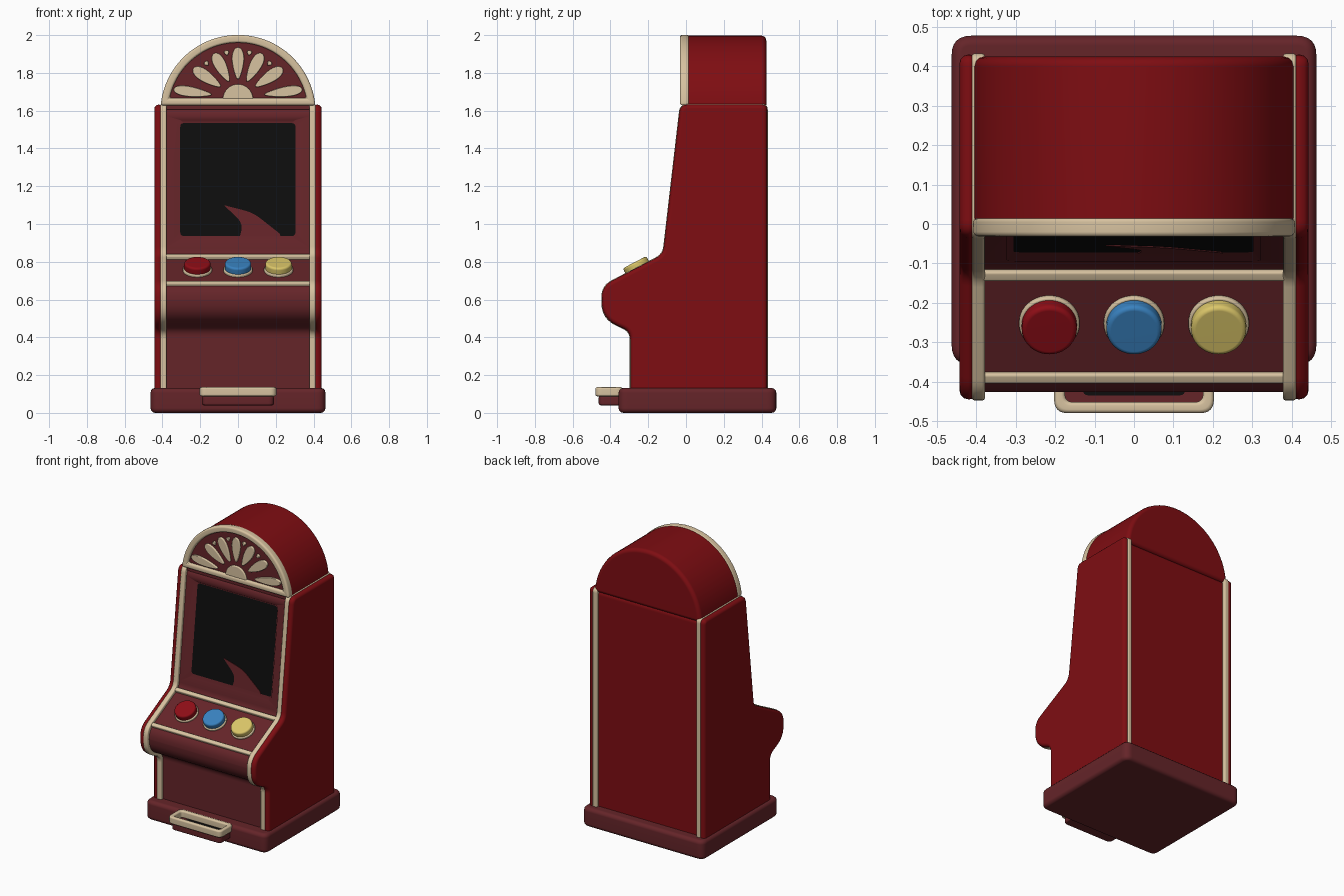
import bpy, bmesh, math
from mathutils import Vector, Matrix

if "Cube" in bpy.data.objects:
    bpy.data.objects.remove(bpy.data.objects["Cube"])


def material(name, r, g, b):
    m = bpy.data.materials.new(name)
    m.diffuse_color = (r, g, b, 1)
    m.use_nodes = True
    m.node_tree.nodes["Principled BSDF"].inputs["Base Color"].default_value = m.diffuse_color
    return m


RED = material("cabinet red", 0.21, 0.004, 0.006)
MAROON = material("maroon", 0.13, 0.018, 0.022)
CREAM = material("cream", 0.68, 0.54, 0.35)
BLACK = material("screen black", 0.004, 0.004, 0.004)
BUTTON_RED = material("button red", 0.27, 0.004, 0.008)
BLUE = material("button blue", 0.04, 0.22, 0.52)
YELLOW = material("button yellow", 0.70, 0.56, 0.14)


def rounded(corners, n=6):
    """Polygon from (u, v, cut) corners, each softened by a small curve."""
    out = []
    for i, (u, v, r) in enumerate(corners):
        p = Vector((u, v))
        if r == 0:
            out.append(p)
            continue
        a = p + (Vector(corners[i - 1][:2]) - p).normalized() * r
        b = p + (Vector(corners[(i + 1) % len(corners)][:2]) - p).normalized() * r
        for k in range(n + 1):
            t = k / n
            out.append(a * (1 - t) ** 2 + p * 2 * t * (1 - t) + b * t * t)
    return out


def inset(corners, d):
    """Move a counter-clockwise polygon inwards by d."""
    out = []
    for i, (u, v, r) in enumerate(corners):
        p = Vector((u, v))
        e1 = (p - Vector(corners[i - 1][:2])).normalized()
        e2 = (Vector(corners[(i + 1) % len(corners)][:2]) - p).normalized()
        n1, n2 = Vector((-e1.y, e1.x)), Vector((-e2.y, e2.x))
        q = p + (n1 + n2) * d / (1 + n1.dot(n2))
        out.append((q.x, q.y, r))
    return out


def rect(u0, u1, v0, v1, r):
    return rounded([(u1, v0, r), (u1, v1, r), (u0, v1, r), (u0, v0, r)])


def finish(obj, mat, bevel=0, segments=3, cutter=None):
    """Bevel, cut, bake modifiers and smooth by angle."""
    obj.data.materials.append(mat)
    if bevel:
        m = obj.modifiers.new("bevel", "BEVEL")
        m.width, m.segments, m.limit_method = bevel, segments, "ANGLE"
        m.angle_limit = math.radians(40)
    if cutter:
        m = obj.modifiers.new("cut", "BOOLEAN")
        m.object, m.operation, m.solver = cutter, "DIFFERENCE", "EXACT"
    bpy.context.view_layer.update()
    ev = obj.evaluated_get(bpy.context.evaluated_depsgraph_get())
    mesh = bpy.data.meshes.new_from_object(ev)
    obj.modifiers.clear()
    obj.data = mesh
    mesh.polygons.foreach_set("use_smooth", [True] * len(mesh.polygons))
    mesh.set_sharp_from_angle(angle=math.radians(35))
    obj.modifiers.new("normals", "WEIGHTED_NORMAL").keep_sharp = True
    return obj


def make(name, bm):
    bmesh.ops.recalc_face_normals(bm, faces=bm.faces)
    mesh = bpy.data.meshes.new(name)
    bm.to_mesh(mesh)
    bm.free()
    obj = bpy.data.objects.new(name, mesh)
    bpy.context.collection.objects.link(obj)
    return obj


def prism(name, loop, w0, w1, place, mat, bevel=0, hole=None, cutter=None):
    """Extrude a 2D loop from w0 to w1; with a hole loop it becomes a frame."""
    bm = bmesh.new()

    def ring(pts, w):
        return [bm.verts.new(place(p[0], p[1], w)) for p in pts]

    def bridge(a, b):
        for i in range(len(a)):
            bm.faces.new((a[i - 1], a[i], b[i], b[i - 1]))

    a, b = ring(loop, w0), ring(loop, w1)
    bridge(a, b)
    if hole:
        c, d = ring(hole, w0), ring(hole, w1)
        bridge(c, d)
        bridge(a, c)
        bridge(b, d)
    else:
        bm.faces.new(a)
        bm.faces.new(b)
    return finish(make(name, bm), mat, bevel, cutter=cutter)


def side(u, v, w): return (w, u, v)       # profile in y, z
def front(u, v, w): return (u, w, v)      # shape in x, z
def flat(u, v, w): return (u, v, w)       # shape in x, y
def glass(u, v, w): return (u, -0.122 + (v - 0.84) * 0.1165 + w, v)


def recess(u, v, w):                      # tapering screen recess
    k = 1 - 2.6 * (w - 0.04)
    return glass(u * k, 1.235 + (v - 1.235) * k, w)


# Cabinet profile
PROFILE = [(0.43, 0.11, 0), (0.43, 1.632, 0.03), (-0.03, 1.632, 0.04),
           (-0.122, 0.84, 0.04), (-0.445, 0.672, 0.06), (-0.445, 0.50, 0.085),
           (-0.295, 0.43, 0.04), (-0.295, 0.11, 0)]

# Base plinth
prism("base", rect(-0.463, 0.463, -0.357, 0.478, 0.05), 0, 0.132, flat, MAROON, 0.025)

# Side panels and cream edge trims
for s, tag in ((-1, "left"), (1, "right")):
    prism("side_panel_" + tag, rounded(PROFILE), s * 0.395, s * 0.443, side, RED, 0.022)
    prism("edge_trim_" + tag, rounded(inset(PROFILE, -0.003)), s * 0.378, s * 0.412,
          side, CREAM, 0.008)

# Core with screen recess: maroon front, red back
screen_loop = rect(-0.305, 0.303, 0.937, 1.533, 0.02)
cutter = prism("screen_cutter", screen_loop, -0.03, 0.045, recess, MAROON)
cutter.hide_render = True
cutter.hide_viewport = False
core = prism("cabinet_core", rounded(inset(PROFILE, 0.018)), -0.39, 0.39, side, MAROON,
             cutter=cutter)
bpy.data.objects.remove(cutter)
core.data.materials.clear()
for m in (MAROON, RED):
    core.data.materials.append(m)
for p in core.data.polygons:
    p.material_index = int(p.normal.y > 0.7 and p.center.y > 0.3)

# Screen and the fin-shaped mark on it
prism("screen", rect(-0.32, 0.32, 0.92, 1.55, 0.02), 0.039, 0.047, glass, BLACK)
prism("screen_fin", rounded([(0.01, 0.937, 0), (0.225, 0.937, 0), (0.22, 0.95, 0),
                             (0.08, 1.06, 0.05), (-0.075, 1.10, 0.01), (0.03, 1.0, 0.05)]),
      0.036, 0.040, glass, MAROON)

# Cream bars above and below the control panel
TILT = Matrix.Rotation(math.radians(27.5), 4, "X")
for name, y, z in (("upper_bar", -0.132, 0.832), ("lower_bar", -0.392, 0.689)):
    bar = prism(name, rect(-0.39, 0.39, -0.014, 0.014, 0), -0.022, 0.006, flat, CREAM, 0.007)
    bar.matrix_world = Matrix.Translation((0, y, z)) @ TILT


# Push buttons with cream rims
def disc(name, x, r, h0, h1, mat, bevel):
    loop = [(r * math.cos(t * math.tau / 40), r * math.sin(t * math.tau / 40)) for t in range(40)]
    o = prism(name, loop, h0, h1, flat, mat, bevel)
    o.matrix_world = Matrix.Translation((x, -0.258, 0.769)) @ TILT


for x, mat, tag in ((-0.215, BUTTON_RED, "red"), (0, BLUE, "blue"), (0.215, YELLOW, "yellow")):
    disc("button_rim_" + tag, x, 0.077, -0.03, -0.004, CREAM, 0.006)
    disc("button_" + tag, x, 0.070, -0.02, 0.032, mat, 0.012)


# Rounded marquee on top
def arch(r, base, n=44):
    a = math.asin((base - 1.59) / r)
    return [(r * math.cos(a + (math.pi - 2 * a) * i / n),
             1.59 + r * math.sin(a + (math.pi - 2 * a) * i / n)) for i in range(n + 1)]


prism("dome", arch(0.407, 1.605), -0.010, 0.425, front, RED, 0.025)
prism("marquee_frame", arch(0.411, 1.628), -0.032, 0.017, front, CREAM, 0.012,
      hole=arch(0.370, 1.666))
prism("marquee_panel", arch(0.385, 1.605), -0.015, 0.0, front, MAROON)


# Sunburst of petals and dots
def petal(name, angle, r0, r1, width):
    a, mid, half = math.radians(angle), (r0 + r1) / 2, (r1 - r0) / 2
    pts = []
    for k in range(24):
        t = k * math.tau / 24
        r = mid + half * math.cos(t)
        w = width * math.sin(t) * (1 + 0.4 * math.cos(t))
        pts.append((r * math.cos(a) - w * math.sin(a),
                    1.665 + r * math.sin(a) + w * math.cos(a)))
    prism(name, pts, -0.027, -0.010, front, CREAM, 0.006)


for i, (ang, r0, r1, w) in enumerate(((90, 0.10, 0.27, 0.030), (62, 0.10, 0.27, 0.030),
                                      (34, 0.11, 0.285, 0.030), (8, 0.14, 0.345, 0.026))):
    for a in {ang, 180 - ang}:
        petal(f"petal_{i}_{a}", a, r0, r1, w)
for a in (48, 76, 104, 132):
    petal(f"dot_{a}", a, 0.235, 0.262, 0.012)
prism("sunburst_centre", [(0.08 * math.cos(k * math.pi / 16), 1.66 + 0.08 * math.sin(k * math.pi / 16))
                          for k in range(17)], -0.027, -0.010, front, CREAM, 0.006)

# Tray and its cream handle in front of the base
prism("tray", rect(-0.19, 0.19, -0.462, -0.30, 0.03), 0.04, 0.09, flat, MAROON, 0.01)
prism("tray_opening", rect(-0.13, 0.13, -0.435, -0.365, 0.015), 0.086, 0.092, flat, BLACK)
prism("tray_handle", rect(-0.203, 0.203, -0.48, -0.335, 0.035), 0.088, 0.136, flat, CREAM, 0.010,
      hole=rect(-0.175, 0.175, -0.452, -0.365, 0.02))
